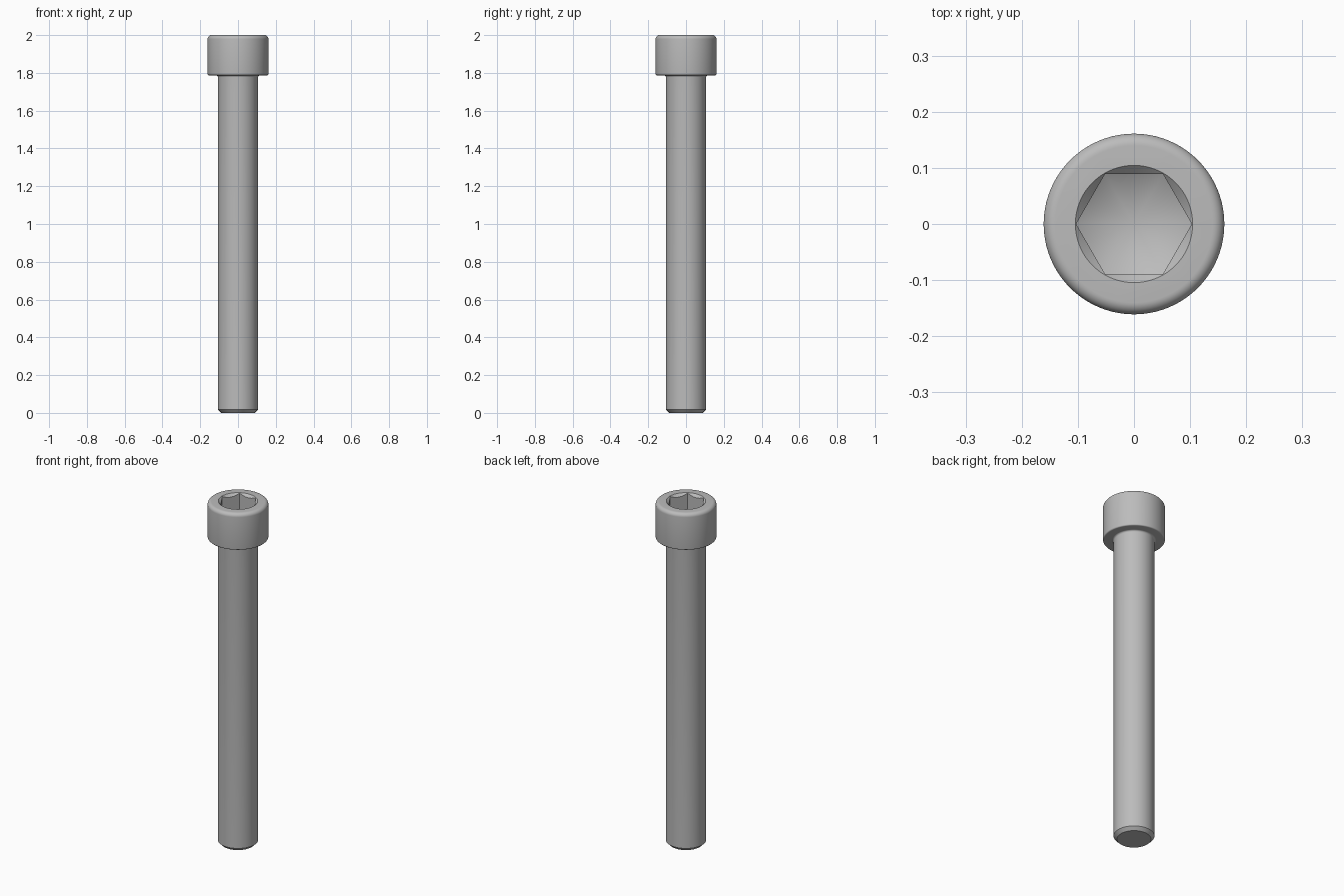
import bpy, bmesh
from math import sin, cos, pi, radians, tan

cube = bpy.data.objects.get("Cube")
if cube:
    bpy.data.objects.remove(cube)

steel = bpy.data.materials.new("steel grey")
steel.use_nodes = True
steel.diffuse_color = (0.5, 0.5, 0.5, 1)
steel.node_tree.nodes["Principled BSDF"].inputs["Base Color"].default_value = (0.5, 0.5, 0.5, 1)


def lathe(name, profile, sides=96):
    """Closed solid of revolution from (radius, z) points, axis to axis, bottom to top."""
    bm = bmesh.new()
    rings = []
    for r, z in profile:
        if r == 0:
            rings.append([bm.verts.new((0, 0, z))])
        else:
            rings.append([bm.verts.new((r * cos(2 * pi * i / sides), r * sin(2 * pi * i / sides), z))
                          for i in range(sides)])
    for a, b in zip(rings, rings[1:]):
        for i in range(sides):
            j = (i + 1) % sides
            corners = [a[i % len(a)], a[j % len(a)], b[j % len(b)], b[i % len(b)]]
            bm.faces.new(list(dict.fromkeys(corners)))
    for ring in (rings[0], rings[-1]):
        if len(ring) > 1:
            bm.faces.new(ring)
    bmesh.ops.recalc_face_normals(bm, faces=bm.faces)
    mesh = bpy.data.meshes.new(name)
    bm.to_mesh(mesh)
    bm.free()
    mesh.materials.append(steel)
    obj = bpy.data.objects.new(name, mesh)
    bpy.context.collection.objects.link(obj)
    return obj


def arc(r, z, radius, start, end, steps=8):
    """Fillet points around centre (r, z), angles in degrees."""
    angles = [radians(start + (end - start) * i / steps) for i in range(steps + 1)]
    return [(r + radius * cos(a), z + radius * sin(a)) for a in angles]


def boolean(obj, cutter, operation):
    mod = obj.modifiers.new(operation.lower(), 'BOOLEAN')
    mod.operation, mod.solver, mod.object = operation, 'EXACT', cutter
    bpy.context.view_layer.objects.active = obj
    bpy.ops.object.modifier_apply(modifier=mod.name)
    bpy.data.objects.remove(cutter)


SHANK, HEAD, SEAT, TOP = 0.106, 0.161, 1.787, 2.0
TIP, NECK, CROWN, LIP = 0.088, 0.01, 0.021, 0.007
HEX, MOUTH, FLOOR = 0.1031, 0.1045, 1.893

# Shank and head in one turned profile
profile = [(TIP, 0), (SHANK, SHANK - TIP)]
profile += arc(SHANK + NECK, SEAT - NECK, NECK, 180, 90)
profile += arc(HEAD - LIP, SEAT + LIP, LIP, -90, 0, 5)
profile += arc(HEAD - CROWN, TOP - CROWN, CROWN, 0, 90)
bolt = lathe("socket_head_bolt", profile)

# Hexagonal socket with a conical drilled floor
socket = lathe("socket_cutter", [(HEX, 1.8), (HEX, 2.05)], 6)
drill_r = 0.115
drill = lathe("drill_cutter", [(0, FLOOR - HEX * tan(radians(30))),
                               (drill_r, FLOOR + (drill_r - HEX) * tan(radians(30))),
                               (drill_r, 2.1)])
boolean(socket, drill, 'INTERSECT')
boolean(bolt, socket, 'DIFFERENCE')

# Countersunk socket mouth
rise = 0.02
mouth = lathe("mouth_cutter", [(0, TOP - MOUTH), (MOUTH + rise, TOP + rise)])
boolean(bolt, mouth, 'DIFFERENCE')

bpy.ops.object.select_all(action='DESELECT')
bolt.select_set(True)
bpy.context.view_layer.objects.active = bolt
bpy.ops.object.shade_smooth_by_angle(angle=radians(28))
